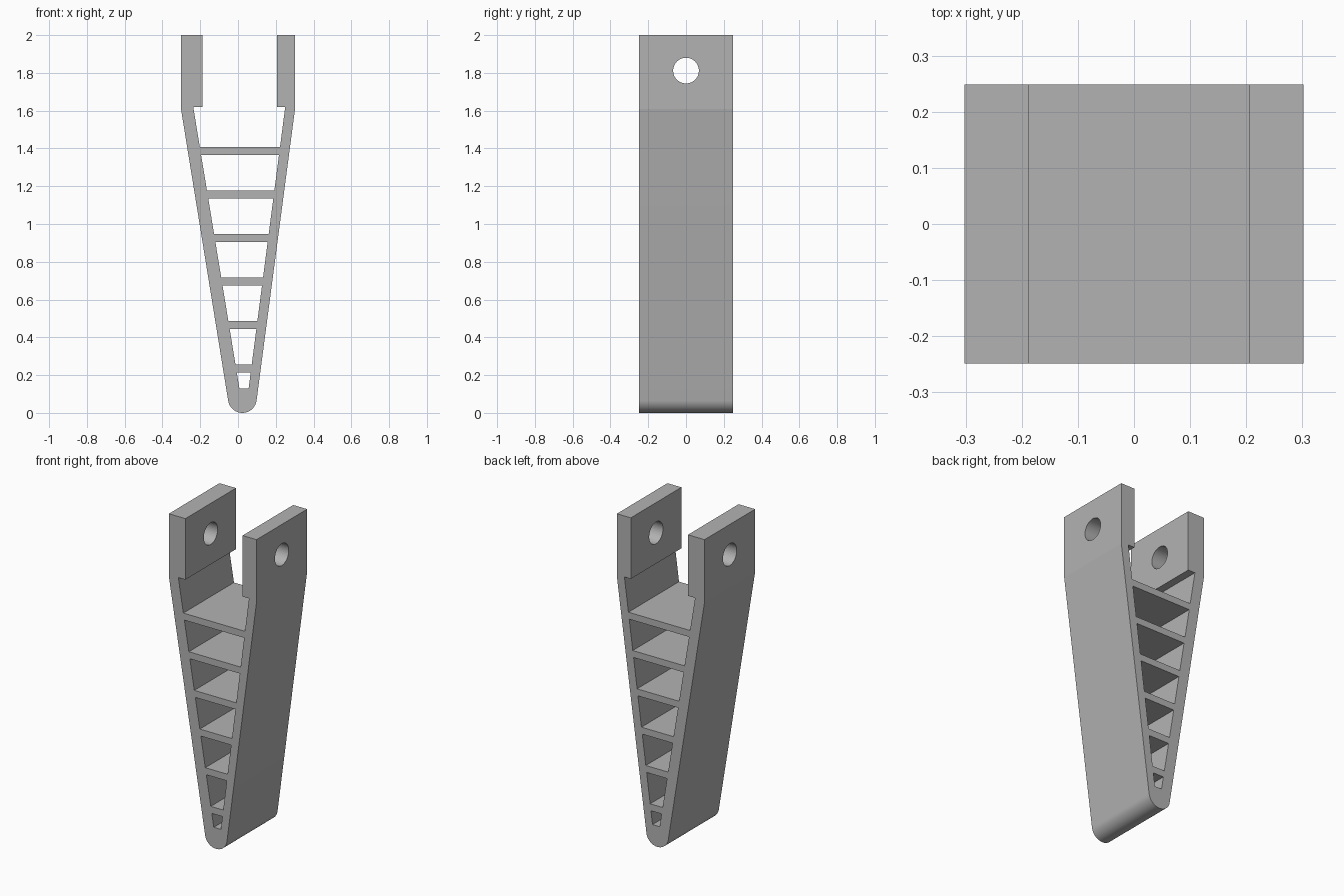
import bpy, bmesh, math
from mathutils import Matrix

if "Cube" in bpy.data.objects:
    bpy.data.objects.remove(bpy.data.objects["Cube"])

HALF_DEPTH = 0.249
NECK_Z = 1.61       # where the sloped legs meet the upright lugs
TAB_Z = 1.62        # underside of the lugs
TOE_X, TOE_R = 0.023, 0.076
PITCH, RUNG = 0.2306, 0.042

grey = bpy.data.materials.new("plain_grey")
grey.use_nodes = True
grey.diffuse_color = (0.45, 0.45, 0.45, 1)
grey.node_tree.nodes["Principled BSDF"].inputs["Base Color"].default_value = (0.45, 0.45, 0.45, 1)


def left(z):
    """Inner wall of the right-hand (-x) leg at height z."""
    return -0.237 + (TAB_Z - z) * 0.164


def right(z):
    """Inner wall of the left-hand (+x) leg at height z."""
    return 0.25 - (TAB_Z - z) * 0.13


def add_loop(curve, points):
    spline = curve.splines.new("POLY")
    spline.points.add(len(points) - 1)
    for p, (x, z) in zip(spline.points, points):
        p.co = (x, z, 0, 1)
    spline.use_cyclic_u = True


# Outer outline: rounded toe, sloped legs, upright lugs and the open fork
start, end, steps = math.radians(189.2), math.radians(352.5), 32
outline = []
for i in range(steps + 1):
    a = start + (end - start) * i / steps
    outline.append((TOE_X + TOE_R * math.cos(a), TOE_R + TOE_R * math.sin(a)))
top_rung = 1.408
outline += [(0.302, NECK_Z), (0.302, 2), (0.206, 2), (0.206, TAB_Z),
            (right(TAB_Z), TAB_Z), (right(top_rung), top_rung),
            (left(top_rung), top_rung), (left(TAB_Z), TAB_Z),
            (-0.188, TAB_Z), (-0.188, 2), (-0.302, 2), (-0.302, NECK_Z)]

curve = bpy.data.curves.new("fork_profile", "CURVE")
curve.dimensions = "2D"
curve.fill_mode = "BOTH"
curve.extrude = HALF_DEPTH
add_loop(curve, outline)

# Windows between the rungs
for i in range(6):
    hi = top_rung - RUNG - i * PITCH
    lo = top_rung - (i + 1) * PITCH if i < 5 else 0.13
    add_loop(curve, [(left(lo), lo), (right(lo), lo), (right(hi), hi), (left(hi), hi)])

fork = bpy.data.objects.new("ladder_fork", curve)
bpy.context.collection.objects.link(fork)
bpy.ops.object.select_all(action="DESELECT")
fork.select_set(True)
bpy.context.view_layer.objects.active = fork
bpy.ops.object.convert(target="MESH")
fork = bpy.context.object
mesh = fork.data
mesh.transform(Matrix.Rotation(math.pi / 2, 4, "X"))

# Weld the extruded profile into one closed solid
bm = bmesh.new()
bm.from_mesh(mesh)
bmesh.ops.remove_doubles(bm, verts=bm.verts, dist=0.0001)
bmesh.ops.recalc_face_normals(bm, faces=bm.faces)
bm.to_mesh(mesh)
bm.free()
mesh.materials.clear()
mesh.materials.append(grey)

# Pin hole through both lugs
bpy.ops.mesh.primitive_cylinder_add(vertices=48, radius=0.068, depth=1,
                                    location=(0, 0, 1.812), rotation=(0, math.pi / 2, 0))
cutter = bpy.context.object
cutter.name = "pin_hole_cutter"
cutter.hide_render = True
cutter.data.materials.append(grey)
bpy.ops.object.select_all(action="DESELECT")
fork.select_set(True)
bpy.context.view_layer.objects.active = fork
cut = fork.modifiers.new("pin_hole", "BOOLEAN")
cut.operation = "DIFFERENCE"
cut.solver = "EXACT"
cut.object = cutter
bpy.ops.object.modifier_apply(modifier=cut.name)
bpy.data.objects.remove(cutter)

# Smooth the toe and hole, keep the corners crisp
bpy.ops.object.shade_smooth_by_angle(angle=math.radians(7))
